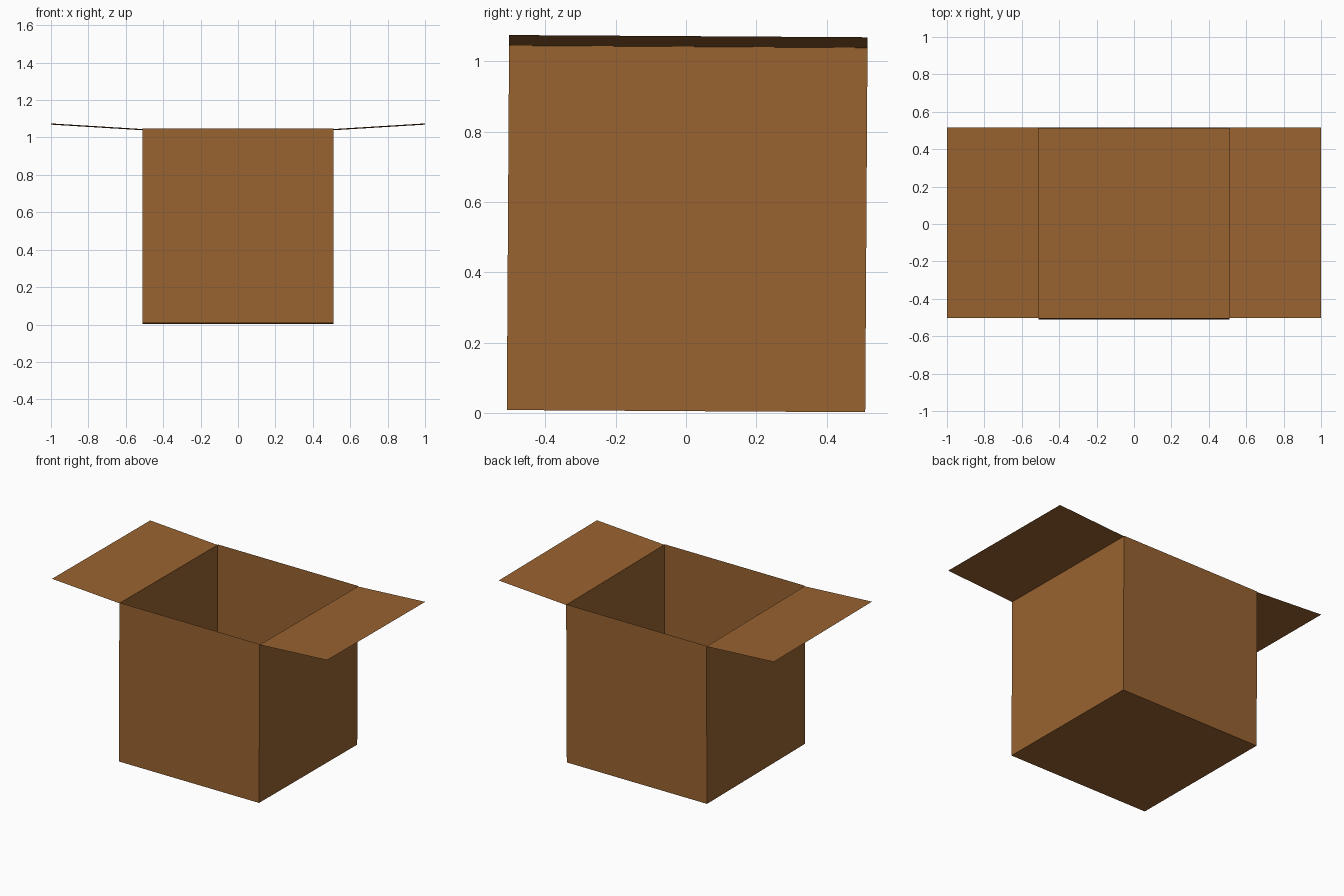
import bpy, bmesh, math
from mathutils import Matrix, Vector

if "Cube" in bpy.data.objects:
    bpy.data.objects.remove(bpy.data.objects["Cube"])

HALF, BASE, RIM = 0.51, 0.005, 1.046
LEAN = Matrix.Rotation(-0.0062, 4, 'X')   # the whole box leans very slightly backwards

card = bpy.data.materials.new("cardboard")
card.diffuse_color = (0.32, 0.125, 0.03, 1)
card.use_nodes = True
card.node_tree.nodes["Principled BSDF"].inputs["Base Color"].default_value = card.diffuse_color


def panel(name, corner, u, v):
    """Flat sheet of card spanned by two edges from a corner."""
    c, u, v = Vector(corner), Vector(u), Vector(v)
    bm = bmesh.new()
    bm.faces.new([bm.verts.new(LEAN @ p) for p in (c, c + u, c + u + v, c + v)])
    mesh = bpy.data.meshes.new(name)
    bm.to_mesh(mesh)
    bm.free()
    mesh.materials.append(card)
    obj = bpy.data.objects.new(name, mesh)
    bpy.context.collection.objects.link(obj)


W, H = 2 * HALF, RIM - BASE

# Floor
panel("floor", (-HALF, -HALF, BASE), (W, 0, 0), (0, W, 0))

# Front and back walls, outward normals
panel("front_wall", (-HALF, -HALF, BASE), (W, 0, 0), (0, 0, H))
panel("back_wall", (HALF, HALF, BASE), (-W, 0, 0), (0, 0, H))

# Side walls and the open flaps hinged along their tops
for side, s in (("left", -1), ("right", 1)):
    panel(side + "_wall", (s * HALF, -s * HALF, BASE), (0, s * W, 0), (0, 0, H - 0.004))
    panel(side + "_flap", (s * HALF, -s * HALF, RIM - 0.004), (s * 0.49, 0, 0.03), (0, s * W, 0))
